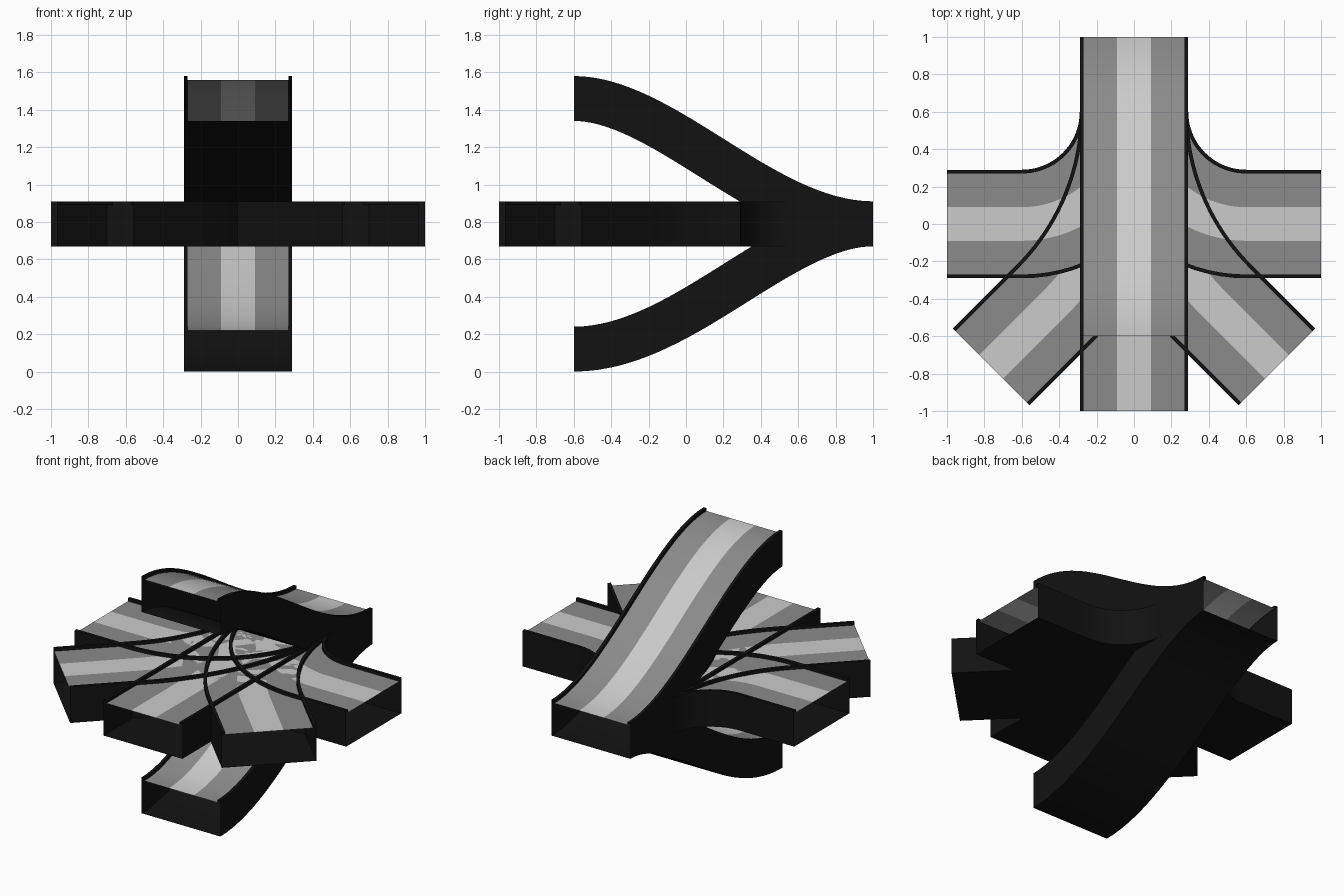
import bpy, math
from mathutils import Vector

if "Cube" in bpy.data.objects:
    bpy.data.objects.remove(bpy.data.objects["Cube"])

UP = Vector((0, 0, 1))
LEVEL = 0.91          # height of the rail tops on the flat branches
LEAD = 0.6            # y where the branches start to turn


def material(name, v):
    m = bpy.data.materials.new(name)
    m.diffuse_color = (v, v, v, 1)
    m.use_nodes = True
    m.node_tree.nodes["Principled BSDF"].inputs["Base Color"].default_value = m.diffuse_color
    return m


MATS = [material("black_body", 0.006), material("mid_grey_floor", 0.26), material("light_stripe", 0.52)]

# Cross-section (sideways, up): floor strips, raised rims, walls and underside
SECTION = [(0.27, -0.02), (0.09, -0.02), (-0.09, -0.02), (-0.27, -0.02), (-0.27, 0),
           (-0.29, 0), (-0.29, -0.24), (0.29, -0.24), (0.29, 0), (0.27, 0)]
SECTION_MATS = [1, 2, 1, 0, 0, 0, 0, 0, 0, 0]


def sweep(name, path):
    """Open-ended channel along a list of (position, direction)."""
    verts, faces, mats = [], [], []
    n = len(SECTION)
    for p, t in path:
        t = t.normalized()
        side = t.cross(UP).normalized()
        normal = side.cross(t)
        verts += [p + side * a + normal * b for a, b in SECTION]
    for i in range(len(path) - 1):
        for j in range(n):
            k = (j + 1) % n
            faces.append((i * n + j, (i + 1) * n + j, (i + 1) * n + k, i * n + k))
            mats.append(SECTION_MATS[j])
    me = bpy.data.meshes.new(name)
    me.from_pydata(verts, [], faces)
    for m in MATS:
        me.materials.append(m)
    me.polygons.foreach_set("material_index", mats)
    ob = bpy.data.objects.new(name, me)
    bpy.context.collection.objects.link(ob)
    bpy.context.view_layer.objects.active = ob
    ob.select_set(True)
    bpy.ops.object.shade_smooth_by_angle(angle=math.radians(30))
    ob.select_set(False)


def turn(sign, angle, radius, tail, steps=20):
    """Level path: straight lead, arc, straight tail."""
    path = [(Vector((0, 1, LEVEL)), Vector((0, -1, 0)))]
    for i in range(steps + 1):
        a = angle * i / steps
        path.append((Vector((sign * radius * (1 - math.cos(a)), LEAD - radius * math.sin(a), LEVEL)),
                     Vector((sign * math.sin(a), -math.cos(a), 0))))
    p, t = path[-1]
    path.append((p + t * tail, t))
    return path


def ramp(rise, length=1.6, steps=32):
    """S-shaped path that climbs or drops by rise."""
    path = []
    for i in range(steps + 1):
        u = i / steps
        path.append((Vector((0, 1 - length * u, LEVEL + rise * u * u * (3 - 2 * u))),
                     Vector((0, -length, rise * 6 * u * (1 - u)))))
    return path


# Straight branch
down_y = Vector((0, -1, 0))
sweep("straight_branch", [(Vector((0, 1, LEVEL)), down_y), (Vector((0, -1, LEVEL)), down_y)])

# Mirrored turning branches
for word, s in (("left", -1), ("right", 1)):
    sweep(word + "_square_turn", turn(s, math.pi / 2, 0.6, 0.4))
    sweep(word + "_diagonal_turn", turn(s, math.pi / 4, LEAD / math.tan(math.pi / 8), 0.48))

# Climbing and dropping branches
sweep("upward_ramp", ramp(0.67))
sweep("downward_ramp", ramp(-0.67))
